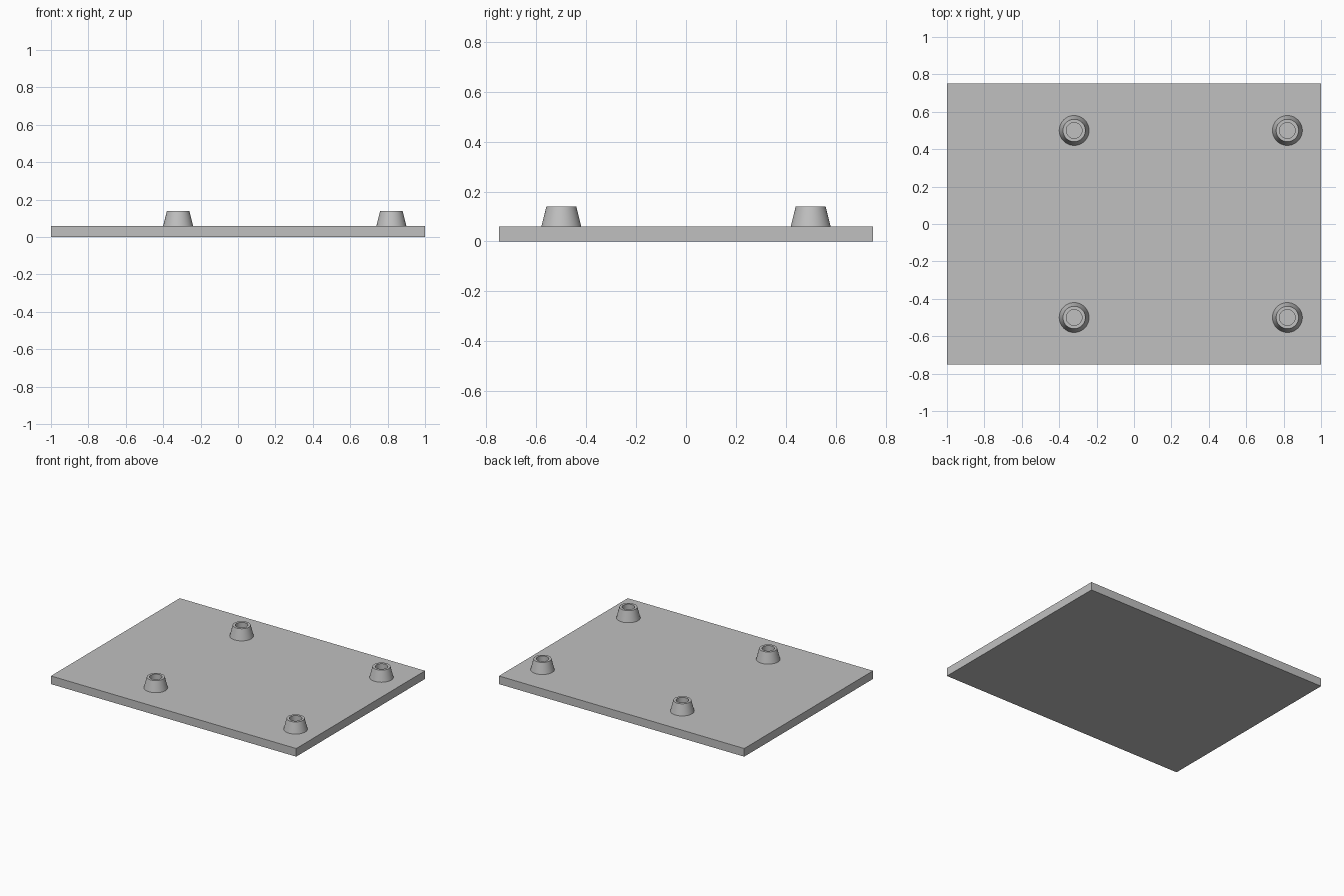
import bpy, bmesh, math

cube = bpy.data.objects.get("Cube")
if cube:
    bpy.data.objects.remove(cube, do_unlink=True)

grey = bpy.data.materials.new("light grey")
grey.use_nodes = True
COLOUR = (0.53, 0.53, 0.53, 1)
grey.diffuse_color = COLOUR
grey.node_tree.nodes["Principled BSDF"].inputs["Base Color"].default_value = COLOUR

PLATE_TOP = 0.06
POST_TOP = 0.14
SIDES = 48


def add_object(name, bm, location=(0, 0, 0)):
    mesh = bpy.data.meshes.new(name)
    bmesh.ops.recalc_face_normals(bm, faces=bm.faces)
    bm.to_mesh(mesh)
    bm.free()
    mesh.materials.append(grey)
    obj = bpy.data.objects.new(name, mesh)
    obj.location = location
    bpy.context.collection.objects.link(obj)
    return obj


# Flat base plate
bm = bmesh.new()
bmesh.ops.create_cube(bm, size=1)
bmesh.ops.scale(bm, vec=(2, 1.5, PLATE_TOP), verts=bm.verts)
add_object("base_plate", bm, (0, 0, PLATE_TOP / 2))


# Tapered mounting post with a straight bore down to the plate
def add_post(name, x, y):
    height = POST_TOP - PLATE_TOP
    profile = [(0.08, 0), (0.06, height), (0.042, height), (0.042, 0.001), (0, 0.001)]
    bm = bmesh.new()
    verts = [bm.verts.new((r, 0, z)) for r, z in profile]
    edges = [bm.edges.new(pair) for pair in zip(verts, verts[1:])]
    bmesh.ops.spin(bm, geom=verts + edges, cent=(0, 0, 0), axis=(0, 0, 1),
                   angle=math.tau, steps=SIDES)
    bmesh.ops.remove_doubles(bm, verts=bm.verts, dist=0.0001)
    # Close the underside so the post is solid
    rim = [e for e in bm.edges if e.is_boundary]
    bmesh.ops.holes_fill(bm, edges=rim, sides=0)
    post = add_object(name, bm, (x, y, PLATE_TOP))
    bpy.ops.object.select_all(action="DESELECT")
    post.select_set(True)
    bpy.context.view_layer.objects.active = post
    bpy.ops.object.shade_smooth_by_angle(angle=math.radians(30))


for side, x in (("left", 0.82), ("right", -0.32)):
    for end, y in (("front", -0.5), ("back", 0.5)):
        add_post(f"{end}_{side}_post", x, y)
